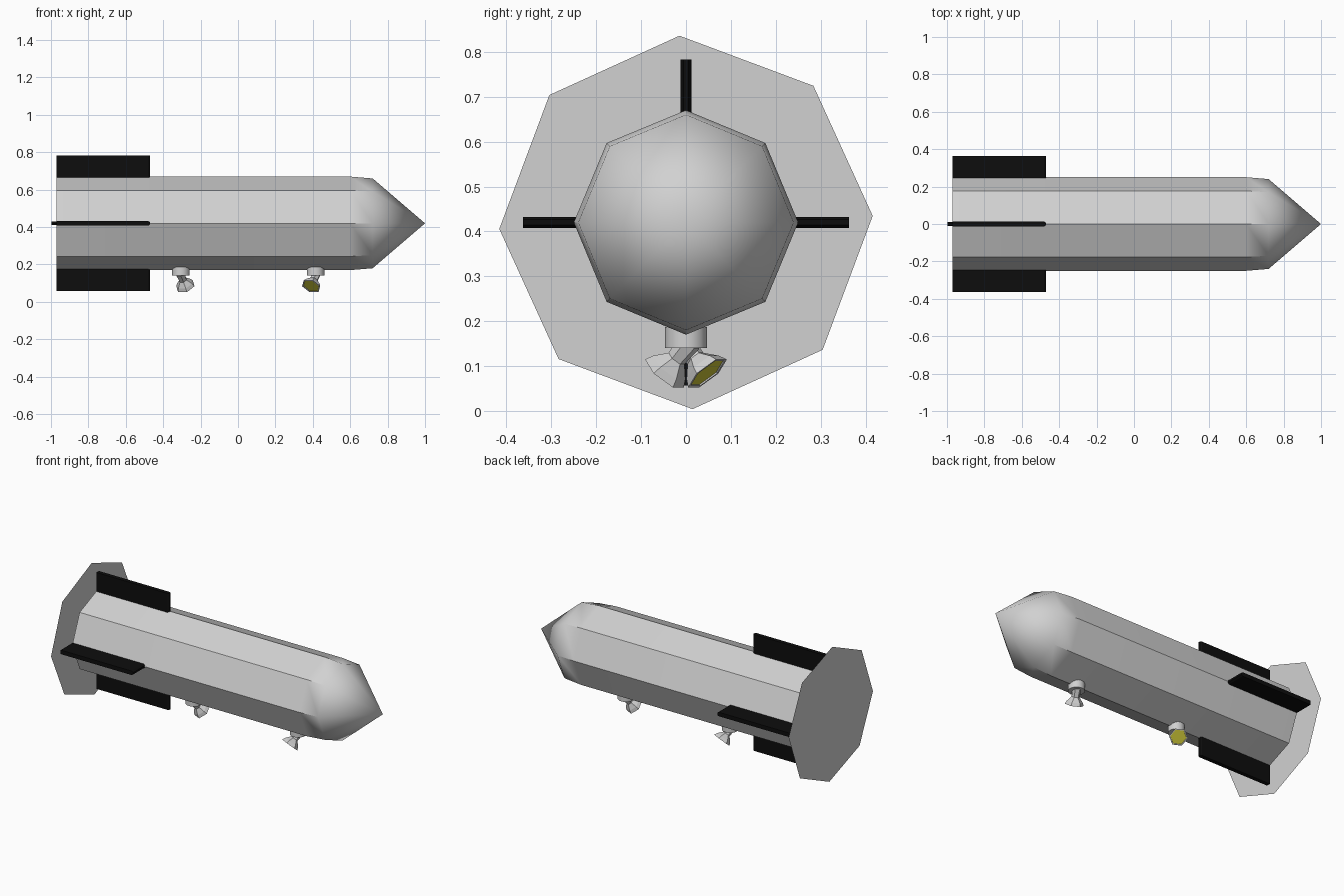
import bpy, bmesh, math
from mathutils import Vector, Matrix

if "Cube" in bpy.data.objects:
    bpy.data.objects.remove(bpy.data.objects["Cube"])

AXIS_Z = 0.42


def material(name, rgb):
    m = bpy.data.materials.new(name)
    m.diffuse_color = (*rgb, 1)
    m.use_nodes = True
    m.node_tree.nodes["Principled BSDF"].inputs["Base Color"].default_value = m.diffuse_color
    return m


GREY = material("hull grey", (0.64, 0.64, 0.64))
BLACK = material("fin black", (0.004, 0.004, 0.004))
YELLOW = material("lens yellow", (0.62, 0.58, 0.04))


def finish(name, bm, *mats):
    bmesh.ops.recalc_face_normals(bm, faces=bm.faces)
    mesh = bpy.data.meshes.new(name)
    bm.to_mesh(mesh)
    bm.free()
    ob = bpy.data.objects.new(name, mesh)
    bpy.context.collection.objects.link(ob)
    for m in mats:
        mesh.materials.append(m)
    return ob


def lathe(profile, sides, origin, direction, turn=0.0):
    """Rings of (distance, radius) along a direction; radius 0 makes a tip."""
    bm = bmesh.new()
    rot = Vector(direction).to_track_quat('Z', 'Y').to_matrix()
    rings = []
    for d, r in profile:
        n = sides if r > 0 else 1
        rings.append([bm.verts.new(Vector(origin) + rot @ Vector(
            (r * math.cos(turn + math.tau * i / sides),
             r * math.sin(turn + math.tau * i / sides), d))) for i in range(n)])
    for a, b in zip(rings, rings[1:]):
        for i in range(sides):
            j = (i + 1) % sides
            bm.faces.new([a[i], a[j], b[0]] if len(b) == 1 else [a[i], a[j], b[j], b[i]])
    for ring in (rings[0], rings[-1]):
        if len(ring) > 2:
            bm.faces.new(ring)
    return bm


def smooth(ob, degrees):
    bpy.ops.object.select_all(action='DESELECT')
    bpy.context.view_layer.objects.active = ob
    ob.select_set(True)
    bpy.ops.object.shade_smooth_by_angle(angle=math.radians(degrees))


# Eight-sided hull with a pointed nose
hull = finish("hull", lathe([(-0.97, 0.25), (0.60, 0.25), (0.72, 0.24), (1.0, 0)],
                            8, (0, 0, AXIS_Z), (1, 0, 0)), GREY)
smooth(hull, 38)

# Flat tail disc and its short axle
bm = bmesh.new()
bm.faces.new([bm.verts.new((-1.0, 0.416 * math.cos(a), AXIS_Z + 0.416 * math.sin(a)))
              for a in (math.radians(2 + 45 * i) for i in range(8))])
finish("tail_disc", bm, GREY)
finish("tail_axle", lathe([(-0.998, 0.01), (-0.965, 0.01)], 6, (0, 0, AXIS_Z), (1, 0, 0)), BLACK)

# Four fins with a bevelled leading edge
outline = [(-0.97, -0.0125), (-0.48, -0.0125), (-0.47, -0.006),
           (-0.47, 0.006), (-0.48, 0.0125), (-0.97, 0.0125)]
for k, side in enumerate(("left", "top", "right", "bottom")):
    bm = bmesh.new()
    base = bm.faces.new([bm.verts.new((x, y, 0.22)) for x, y in outline])
    ext = bmesh.ops.extrude_face_region(bm, geom=[base])
    bmesh.ops.translate(bm, vec=(0, 0, 0.143),
                        verts=[v for v in ext["geom"] if isinstance(v, bmesh.types.BMVert)])
    bm.transform(Matrix.Translation((0, 0, AXIS_Z)) @ Matrix.Rotation(math.radians(90 * (k - 1)), 4, 'X'))
    finish("fin_" + side, bm, BLACK)

# Two hanging spotlights, aimed to opposite sides
for name, x, s in (("rear", -0.305, 1), ("front", 0.415, -1)):
    mount = finish(name + "_light_mount",
                   lathe([(0.14, 0.047), (0.187, 0.047)], 16, (x, 0, 0), (0, 0, 1)), GREY)
    smooth(mount, 30)
    aim = Vector((0.3 * s, 0.6 * s, -0.74)).normalized()
    head = lathe([(-0.015, 0.026), (0.035, 0.022), (0.062, 0.045), (0.08, 0.054),
                  (0.08, 0.047), (0.077, 0.046)], 6, (x, 0, 0.143), aim)
    head.faces.ensure_lookup_table()
    head.faces[-1].material_index = 1  # the closing face is the lens
    finish(name + "_light_head", head, GREY, YELLOW)
